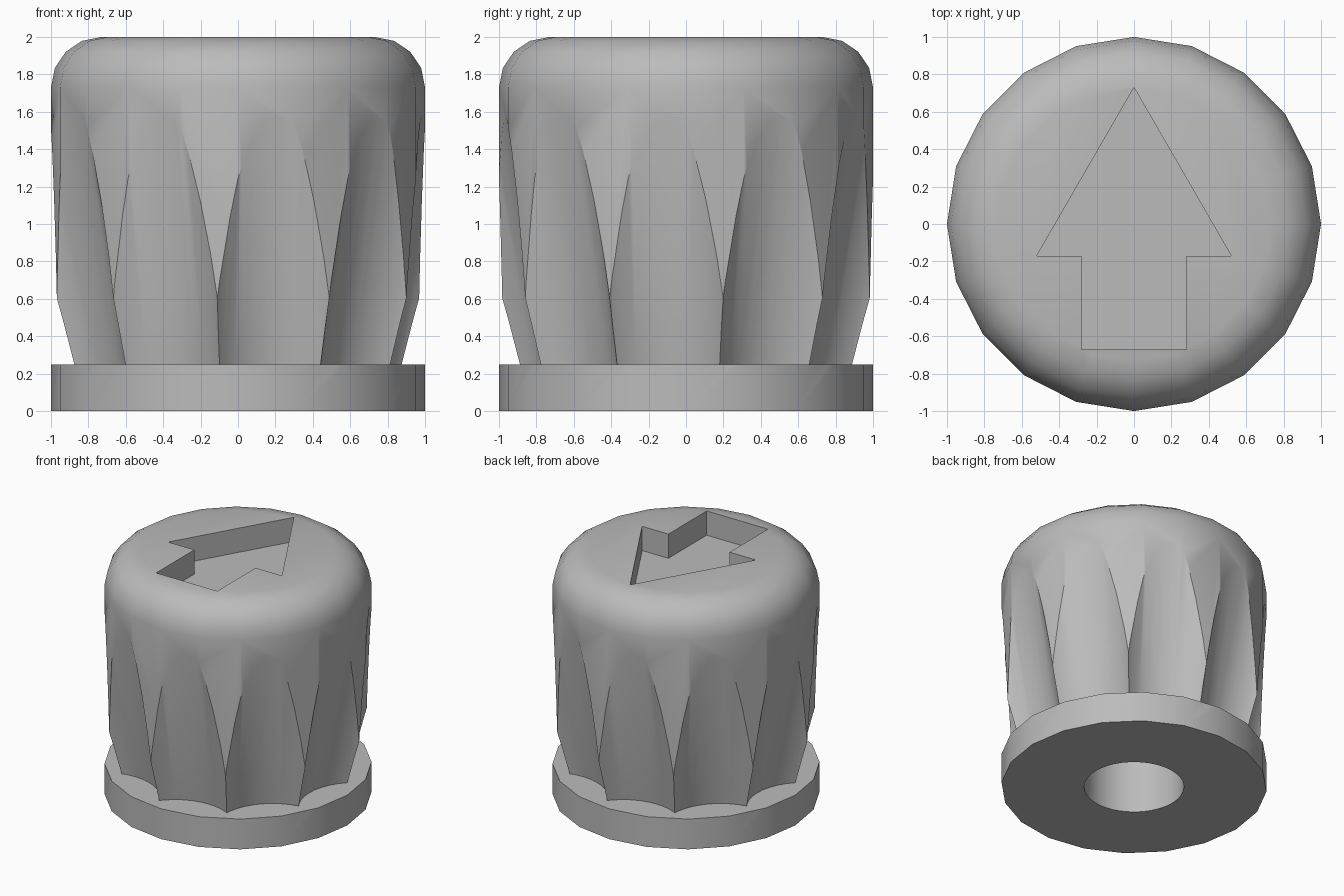
import bpy
import bmesh
from math import sin, cos, pi, radians

cube = bpy.data.objects.get("Cube")
if cube:
    bpy.data.objects.remove(cube)

grey = bpy.data.materials.new("plain grey")
grey.use_nodes = True
colour = (0.5, 0.5, 0.5, 1)
grey.diffuse_color = colour
grey.node_tree.nodes["Principled BSDF"].inputs["Base Color"].default_value = colour


def loft(name, rings):
    """Closed solid from a stack of rings with equal point counts."""
    bm = bmesh.new()
    loops = [[bm.verts.new(p) for p in ring] for ring in rings]
    n = len(loops[0])
    for low, high in zip(loops, loops[1:]):
        for i in range(n):
            j = (i + 1) % n
            bm.faces.new((low[i], low[j], high[j], high[i]))
    bm.faces.new(loops[0][::-1])
    bm.faces.new(loops[-1])
    bmesh.ops.recalc_face_normals(bm, faces=bm.faces)
    mesh = bpy.data.meshes.new(name)
    bm.to_mesh(mesh)
    bm.free()
    mesh.materials.append(grey)
    obj = bpy.data.objects.new(name, mesh)
    bpy.context.collection.objects.link(obj)
    return obj


def circle(radius, z, sides, cx=0, cy=0):
    return [(cx + radius * cos(2 * pi * i / sides),
             cy + radius * sin(2 * pi * i / sides), z) for i in range(sides)]


def cut(target, cutter):
    """Subtract the cutter and discard it."""
    bpy.context.view_layer.objects.active = target
    mod = target.modifiers.new("cut", "BOOLEAN")
    mod.operation = "DIFFERENCE"
    mod.solver = "EXACT"
    mod.object = cutter
    bpy.ops.object.modifier_apply(modifier=mod.name)
    bpy.data.objects.remove(cutter)


# Twenty-sided knob with a rounded shoulder
SIDES = 20
ROUND = 0.27
rings = [circle(1, 0, SIDES)]
for step in range(5):
    a = step * pi / 8
    rings.append(circle(1 - ROUND + ROUND * cos(a), 2 - ROUND + ROUND * sin(a), SIDES))
knob = loft("knob", rings)

# Ten grip flutes that lean outward and fade out below the shoulder
FLUTE_RADIUS = 0.436
for k in range(10):
    angle = radians(-90 + 11.6 + 36 * k)
    flute_rings = []
    for z, reach in ((0.25, 1.186), (2.1, 1.519)):
        flute_rings.append(circle(FLUTE_RADIUS, z, 40, reach * cos(angle), reach * sin(angle)))
    cut(knob, loft("flute_cutter", flute_rings))

# Arrow pocket in the top
right_half = [(0.28, -0.67), (0.28, -0.17), (0.52, -0.17)]
outline = right_half + [(0, 0.73)] + [(-x, y) for x, y in reversed(right_half)]
cut(knob, loft("arrow_cutter", [[(x, y, z) for x, y in outline] for z in (1.8, 2.2)]))

# Shaft hole underneath
cut(knob, loft("hole_cutter", [circle(0.376, z, 48) for z in (-0.2, 1.2)]))

# Smooth shading with sharp ridges
bpy.ops.object.select_all(action="DESELECT")
knob.select_set(True)
bpy.context.view_layer.objects.active = knob
bpy.ops.object.shade_smooth_by_angle(angle=radians(30))
